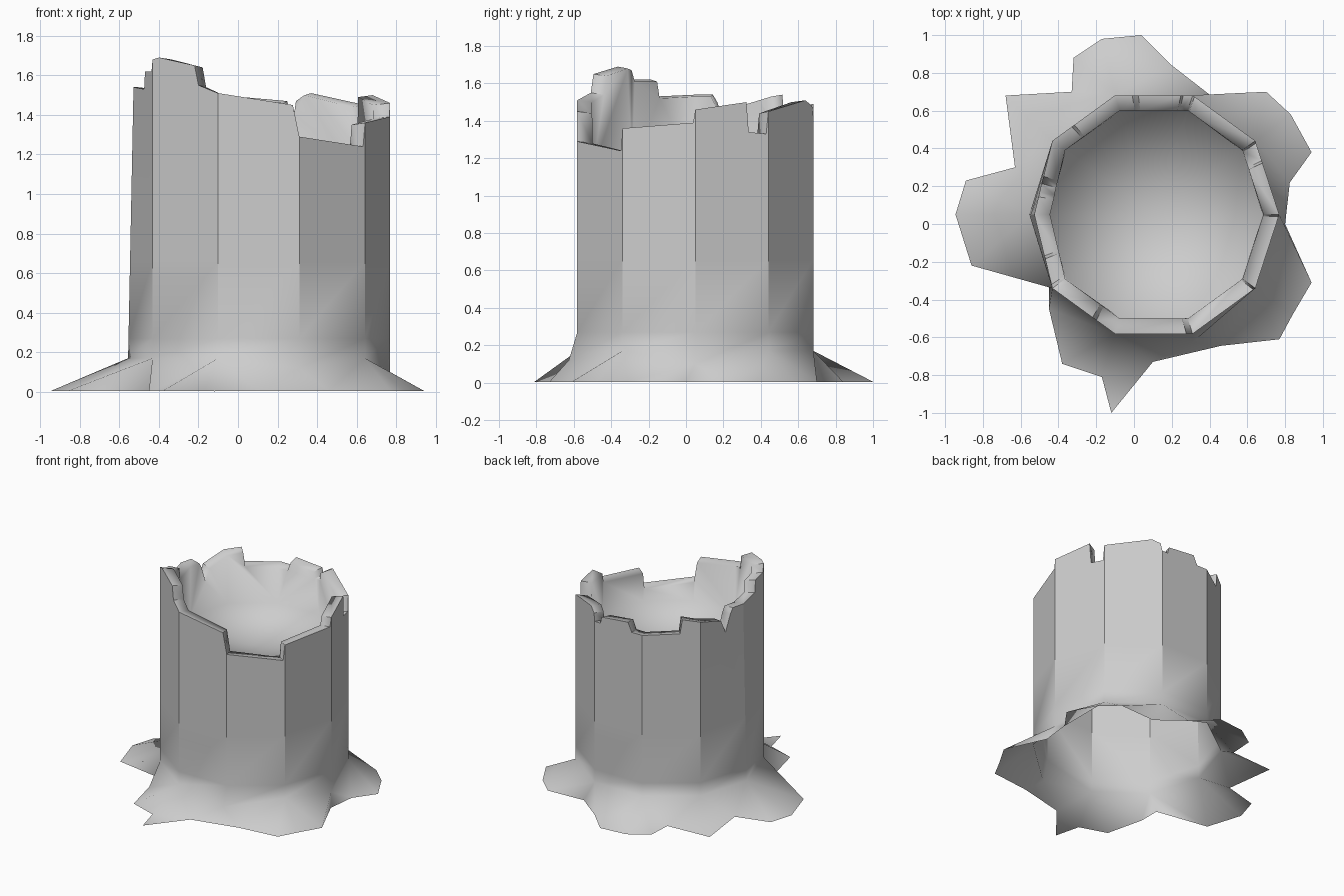
import bpy
import bmesh
from math import sin, cos, atan2, radians, tau
from mathutils import Vector

cube = bpy.data.objects.get("Cube")
if cube:
    bpy.data.objects.remove(cube)

SIDES = 10
CX, CY = 0.105, 0.05
R_OUT, R_IN = 0.664, 0.58
CREASE_Z = 0.66

# Broken rim: (position in wall sides, height)
RIM = [(0, 1.46), (.7, 1.5), (.73, 1.34), (.97, 1.33),
       (1, 1.45), (1.82, 1.51), (1.97, 1.48),
       (2, 1.42), (2.12, 1.42), (2.15, 1.47), (2.7, 1.49), (2.78, 1.42),
       (3, 1.42), (3.65, 1.43), (3.69, 1.54),
       (4, 1.52), (4.48, 1.47), (4.58, 1.37), (4.7, 1.5), (4.76, 1.54),
       (5, 1.54), (5.56, 1.53), (5.6, 1.62), (5.95, 1.62),
       (6, 1.68), (6.1, 1.69), (6.64, 1.65), (6.7, 1.55),
       (7, 1.51), (7.92, 1.45),
       (8, 1.29), (8.97, 1.24),
       (9, 1.36), (9.97, 1.39)]

# Root outline on the ground, counter-clockwise
ROOTS = [(.8, 0), (.825, .22), (.94, .38), (.83, .58), (.7, .7), (.4, .685),
         (.2, .84), (.04, 1), (-.17, .98), (-.32, .88), (-.33, .7),
         (-.68, .68), (-.63, .3), (-.89, .23), (-.945, .05), (-.86, -.22),
         (-.45, -.29), (-.45, -.45), (-.38, -.74), (-.17, -.81),
         (.1, -.73), (.46, -.645), (.77, -.61), (.84, -.48), (.94, -.31)]


def corner(k, r, z):
    """Corner of the wall; the one on the right side leans inwards."""
    k %= SIDES
    if k == 5:
        r -= 0.02 * z
    a = tau * k / SIDES
    return Vector((CX + r * cos(a), CY + r * sin(a), z))


def on_wall(u, r, z):
    """Point on the straight side of the ten-sided wall."""
    k = int(u)
    return corner(k, r, z).lerp(corner(k + 1, r, z), u - k)


def ring(bm, r, z):
    return [bm.verts.new(corner(k, r, z)) for k in range(SIDES)]


def side_points(tops, k):
    """Rim vertices from corner k to the next corner."""
    mid = [v for v, (u, z) in zip(tops, RIM) if k <= u < k + 1]
    end = next(v for v, (u, z) in zip(tops, RIM) if u == (k + 1) % SIDES)
    return mid + [end]


def finish(name, bm, mat, is_sharp):
    bm.normal_update()
    for f in bm.faces:
        f.smooth = True
    for e in bm.edges:
        if len(e.link_faces) == 2:
            e.smooth = not is_sharp(e)
    mesh = bpy.data.meshes.new(name)
    bm.to_mesh(mesh)
    bm.free()
    mesh.materials.append(mat)
    obj = bpy.data.objects.new(name, mesh)
    bpy.context.collection.objects.link(obj)


grey = bpy.data.materials.new("plain_grey")
grey.use_nodes = True
colour = (0.61, 0.61, 0.61, 1)
grey.diffuse_color = colour
grey.node_tree.nodes["Principled BSDF"].inputs["Base Color"].default_value = colour

# Trunk wall: bands of quads below, one broken-topped panel per side above
bm = bmesh.new()
rings = [ring(bm, R_OUT, z) for z in (0.17, 0.27, CREASE_Z)]
foot, neck = rings[0], rings[-1]
foot[0].co.z = 0.1
foot[8].co += Vector((0, -0.045, -0.05))
tops = [bm.verts.new(on_wall(u, R_OUT, z)) for u, z in RIM]
for k in range(SIDES):
    n = (k + 1) % SIDES
    for low, high in zip(rings, rings[1:]):
        bm.faces.new((low[k], low[n], high[n], high[k]))
    bm.faces.new([neck[k], neck[n]] + side_points(tops, k)[::-1])

# Spreading roots, zipped to the foot of the trunk by angle
tips = [bm.verts.new((x, y, 0.005)) for x, y in ROOTS]
margin = radians(10)
tip_angle = [(atan2(y - CY, x - CX) + margin) % tau - margin for x, y in ROOTS]
tip_angle.append(tip_angle[0] + tau)
i = j = 0
while i < len(tips) or j < SIDES:
    t, f = tips[i % len(tips)], foot[j % SIDES]
    if j == SIDES or (i < len(tips) and tip_angle[i + 1] < tau * (j + 0.5) / SIDES):
        i += 1
        bm.faces.new((t, tips[i % len(tips)], f))
    else:
        j += 1
        bm.faces.new((f, t, foot[j % SIDES]))

# Flat spur lying on the ground in front
spur = bm.verts.new((-0.12, -1, 0.003))
a = ROOTS.index((-.17, -.81))
bm.faces.new((tips[a], spur, tips[a + 1]))
finish("trunk_and_roots", bm, grey,
       lambda e: max(v.co.z for v in e.verts) > CREASE_Z - 0.01
       and e.calc_face_angle() > radians(25))

# Rim thickness, inner wall and shallow hollow
bm = bmesh.new()
outer = [bm.verts.new(on_wall(u, R_OUT, z)) for u, z in RIM]
inner = [bm.verts.new(on_wall(u, R_IN, z - 0.01)) for u, z in RIM]
for k in range(len(RIM)):
    n = (k + 1) % len(RIM)
    bm.faces.new((outer[k], outer[n], inner[n], inner[k]))
bowl = ring(bm, R_IN - 0.005, 1.14)
centre = bm.verts.new((CX, CY, 1.07))
for k in range(SIDES):
    n = (k + 1) % SIDES
    bm.faces.new(side_points(inner, k) + [bowl[n], bowl[k]])
    bm.faces.new((bowl[k], bowl[n], centre))
rim_verts = set(outer)
finish("rim_and_hollow", bm, grey,
       lambda e: any(v in rim_verts for v in e.verts)
       and e.calc_face_angle() > radians(40))
